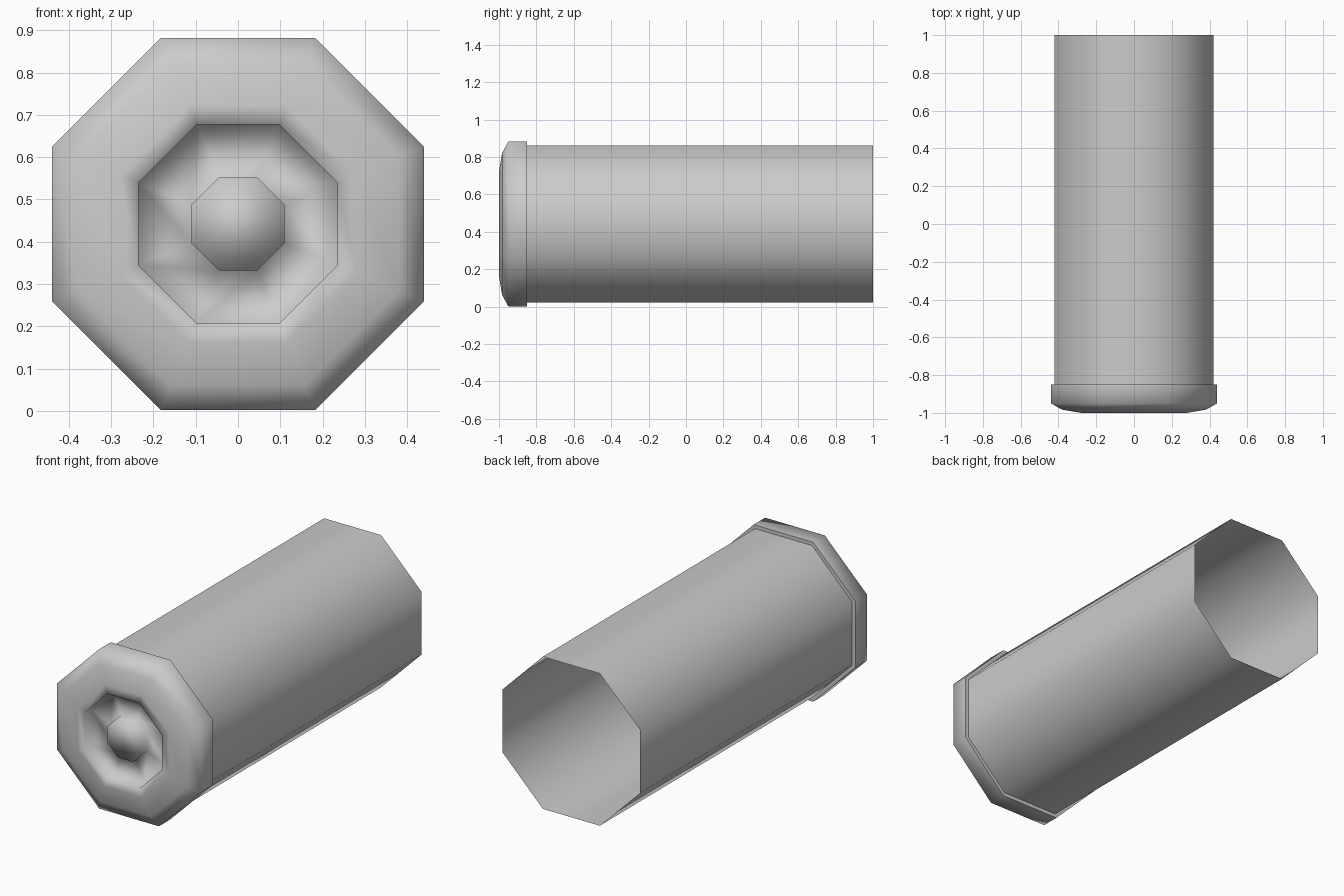
import bpy, bmesh, math

cube = bpy.data.objects.get("Cube")
if cube:
    bpy.data.objects.remove(cube, do_unlink=True)

SIDES = 8
CENTRE_Z = 0.442

grey = bpy.data.materials.new("plain grey")
grey.use_nodes = True
colour = (0.6, 0.6, 0.6, 1)
grey.diffuse_color = colour
grey.node_tree.nodes["Principled BSDF"].inputs["Base Color"].default_value = colour


def octagon_lathe(name, profile, sharp=(), closed_end=False):
    """Sweep (flat radius, y) points around the y axis with flats on the sides."""
    bm = bmesh.new()
    rings = []
    for flat, y in profile:
        r = flat / math.cos(math.pi / SIDES)
        angles = [(i + 0.5) * math.tau / SIDES for i in range(SIDES)]
        rings.append([bm.verts.new((r * math.cos(a), y, CENTRE_Z + r * math.sin(a)))
                      for a in angles])
    for a, b in zip(rings, rings[1:]):
        for i in range(SIDES):
            j = (i + 1) % SIDES
            bm.faces.new((a[i], a[j], b[j], b[i]))
    if closed_end:
        bm.faces.new(rings[-1])
    for f in bm.faces:
        f.smooth = True
    for k in sharp:
        for i in range(SIDES):
            bm.edges.get((rings[k][i], rings[k][(i + 1) % SIDES])).smooth = False
    bmesh.ops.recalc_face_normals(bm, faces=bm.faces)
    # Open shells: make the normals point away from the axis, or to the front
    f = bm.faces[-1] if closed_end else bm.faces[0]
    out = f.calc_center_median()
    out.z -= CENTRE_Z
    out.y = 0
    facing = -f.normal.y if closed_end else f.normal.dot(out)
    if facing < 0:
        bmesh.ops.reverse_faces(bm, faces=bm.faces)
    mesh = bpy.data.meshes.new(name)
    bm.to_mesh(mesh)
    bm.free()
    mesh.materials.append(grey)
    obj = bpy.data.objects.new(name, mesh)
    bpy.context.collection.objects.link(obj)
    return obj


# Open-backed tube
octagon_lathe("tube_body", [(0.42, -0.85), (0.42, 1.0)])

# Rounded end cap with a recess and a raised centre button
octagon_lathe("end_cap", [
    (0.42, -0.85), (0.44, -0.85), (0.44, -0.95), (0.38, -0.983),
    (0.28, -1.0), (0.235, -1.0),
    (0.235, -0.95), (0.11, -0.95),
    (0.11, -0.98),
], sharp=(1,), closed_end=True)
